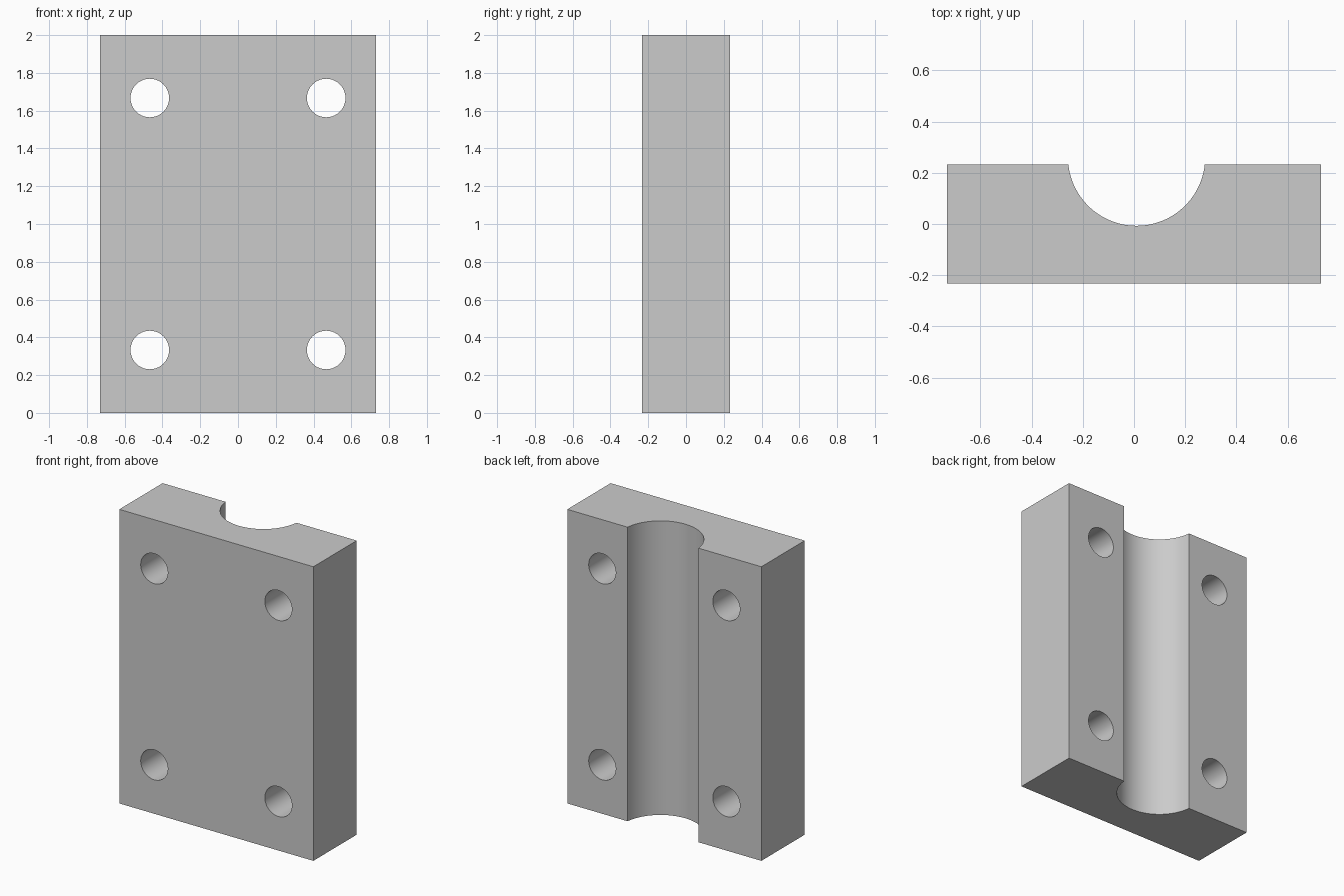
import bpy, bmesh, math

cube = bpy.data.objects.get("Cube")
if cube:
    bpy.data.objects.remove(cube, do_unlink=True)

HALF_W, HALF_D, HEIGHT = 0.73, 0.233, 2.0
GROOVE_X, GROOVE_Y, GROOVE_R = 0.01, 0.261, 0.268
HOLE_X, HOLE_Z, HOLE_R = 0.467, (0.333, 1.667), 0.102

grey = bpy.data.materials.new("plain grey")
grey.use_nodes = True
grey.diffuse_color = (0.6, 0.6, 0.6, 1)
grey.node_tree.nodes["Principled BSDF"].inputs["Base Color"].default_value = (0.6, 0.6, 0.6, 1)

# Block profile: rectangle with a round groove in the back edge
dip = math.asin((GROOVE_Y - HALF_D) / GROOVE_R)
STEPS = 48
profile = [(-HALF_W, -HALF_D), (HALF_W, -HALF_D), (HALF_W, HALF_D)]
for i in range(STEPS + 1):
    a = -dip - (math.pi - 2 * dip) * i / STEPS
    profile.append((GROOVE_X + GROOVE_R * math.cos(a), GROOVE_Y + GROOVE_R * math.sin(a)))
profile.append((-HALF_W, HALF_D))

# Extrude the profile to full height
bm = bmesh.new()
base = bm.faces.new([bm.verts.new((x, y, 0)) for x, y in profile])
top = bmesh.ops.extrude_face_region(bm, geom=[base])["geom"]
bmesh.ops.translate(bm, vec=(0, 0, HEIGHT), verts=[v for v in top if isinstance(v, bmesh.types.BMVert)])
bmesh.ops.recalc_face_normals(bm, faces=bm.faces)
mesh = bpy.data.meshes.new("grooved_block")
bm.to_mesh(mesh)
bm.free()
block = bpy.data.objects.new("grooved_block", mesh)
bpy.context.collection.objects.link(block)
mesh.materials.append(grey)

# Four bolt holes from front to back
cutters = []
for x in (-HOLE_X, HOLE_X):
    for z in HOLE_Z:
        bpy.ops.mesh.primitive_cylinder_add(vertices=64, radius=HOLE_R, depth=1,
                                            location=(x, 0, z), rotation=(math.pi / 2, 0, 0))
        cutter = bpy.context.object
        cutter.name = "bolt_hole_cutter"
        cutter.hide_render = True
        cutter.data.materials.append(grey)
        cut = block.modifiers.new("bolt_hole", "BOOLEAN")
        cut.operation = "DIFFERENCE"
        cut.solver = "EXACT"
        cut.object = cutter
        cutters.append(cutter)

bpy.ops.object.select_all(action="DESELECT")
block.select_set(True)
bpy.context.view_layer.objects.active = block
for name in [m.name for m in block.modifiers]:
    bpy.ops.object.modifier_apply(modifier=name)
for cutter in cutters:
    bpy.data.objects.remove(cutter, do_unlink=True)

# Smooth curved walls, crisp edges
bpy.ops.object.shade_smooth_by_angle(angle=math.radians(30))
